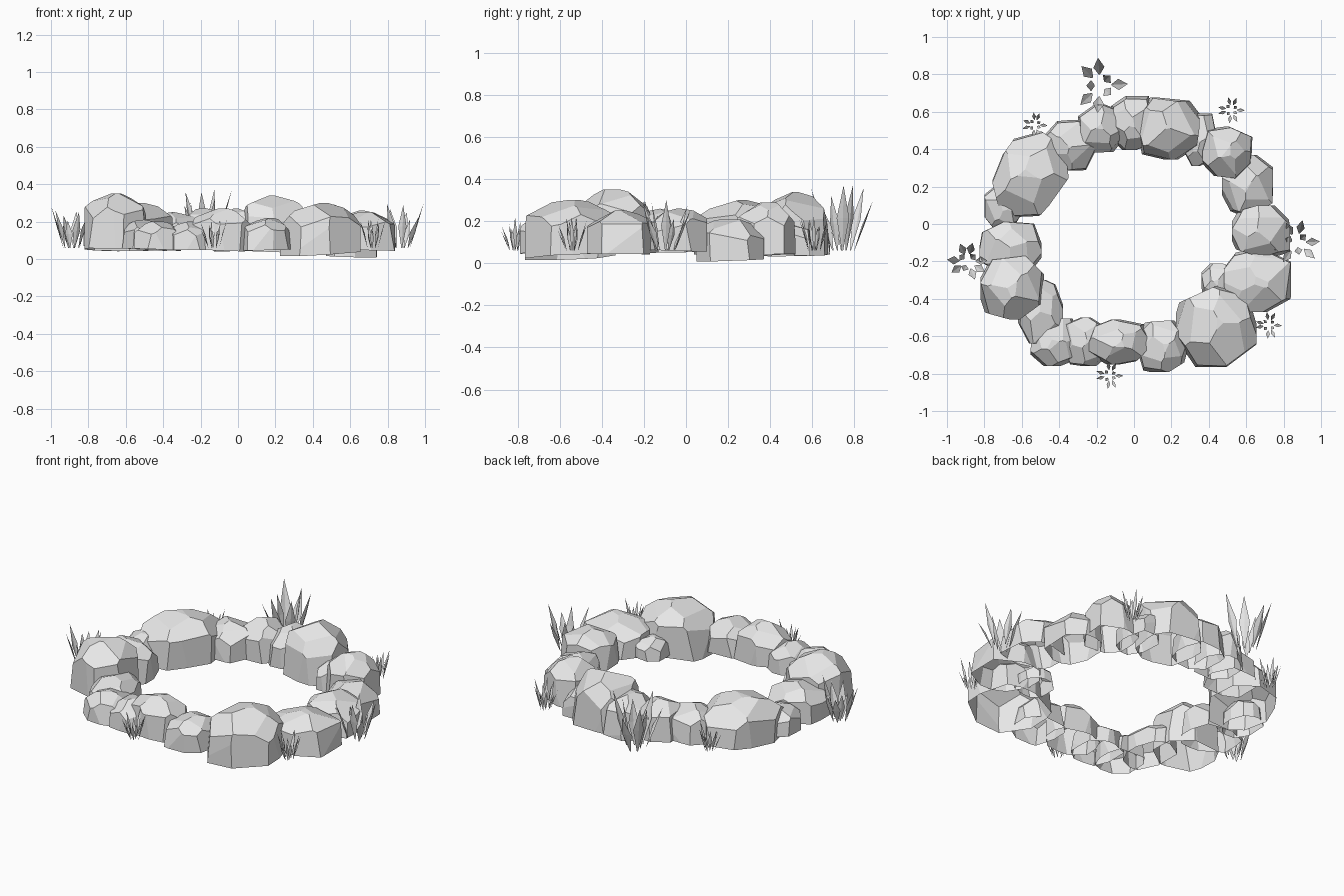
import bpy, bmesh, math, random
from mathutils import Vector, Matrix

random.seed(11)
cube = bpy.data.objects.get("Cube")
if cube:
    bpy.data.objects.remove(cube, do_unlink=True)


def make_material(name, value):
    mat = bpy.data.materials.new(name)
    mat.use_nodes = True
    color = (value, value, value, 1)
    mat.diffuse_color = color
    mat.node_tree.nodes["Principled BSDF"].inputs["Base Color"].default_value = color
    return mat


stone = make_material("pale grey", 0.8)


def finish(bm, name):
    mesh = bpy.data.meshes.new(name)
    bm.to_mesh(mesh)
    bm.free()
    mesh.materials.append(stone)
    obj = bpy.data.objects.new(name, mesh)
    bpy.context.collection.objects.link(obj)
    return obj


def slice_off(bm, point, normal, fill):
    geom = bm.verts[:] + bm.edges[:] + bm.faces[:]
    cut = bmesh.ops.bisect_plane(bm, geom=geom, dist=1e-5, plane_co=point,
                                 plane_no=normal, clear_outer=True)
    edges = [e for e in cut["geom_cut"] if isinstance(e, bmesh.types.BMEdge)]
    if fill and edges:
        bmesh.ops.holes_fill(bm, edges=edges)


def rock(name, x, y, a, b, bottom, top, turn=0):
    """Chisel a box down with planes that touch an ellipsoid; the underside stays open."""
    mid = Vector((0, 0, bottom + 0.35 * (top - bottom)))
    up = top - mid.z
    bm = bmesh.new()
    bmesh.ops.create_cube(bm, size=2)
    for v in bm.verts:
        v.co = Vector((a * v.co.x, b * v.co.y, top if v.co.z > 0 else bottom - 0.1))
    # Each band: number of cuts, lowest and highest slope, looseness
    for count, low, high, loose in ((7, -0.03, 0.15, 0.98), (5, 0.6, 0.95, 0.98),
                                    (3, 1.05, 1.25, 0.95)):
        start = random.uniform(0, math.tau)
        for i in range(count):
            ang = start + math.tau * (i + random.uniform(-0.25, 0.25)) / count
            tilt = random.uniform(low, high)
            unit = Vector((math.cos(ang) * math.cos(tilt), math.sin(ang) * math.cos(tilt), math.sin(tilt)))
            point = mid + Vector((a * unit.x, b * unit.y, up * unit.z)) * loose * random.uniform(0.95, 1.04)
            normal = Vector((unit.x / a, unit.y / b, unit.z / up)).normalized()
            slice_off(bm, point, normal, True)
    # Uneven open base
    slope = Vector((random.uniform(-0.06, 0.06), random.uniform(-0.06, 0.06), -1)).normalized()
    slice_off(bm, Vector((0, 0, bottom + 0.01)), slope, False)
    bmesh.ops.recalc_face_normals(bm, faces=bm.faces)
    bm.transform(Matrix.Translation((x, y, 0)) @ Matrix.Rotation(turn, 4, "Z"))
    return finish(bm, name)


def tuft(name, x, y, spread, height, width, count):
    """A ring of pointed, creased blades leaning outward."""
    bm = bmesh.new()
    base = 0.06
    for i in range(count):
        ang = math.tau * (i + random.uniform(-0.15, 0.15)) / count
        out = Vector((math.cos(ang), math.sin(ang), 0))
        side = Vector((-out.y, out.x, 0))
        lean = spread * (0.5 if i % 3 == 1 else random.uniform(0.93, 1))
        tall = height * random.uniform(0.6, 1) if i else height
        rows = []
        for t, w in ((0, 0.1), (0.5, 1), (1, 0)):
            p = Vector((x, y, base + tall * t)) + out * lean * (0.4 + 0.6 * t ** 1.2)
            if w:
                offsets = (side * width * w / 2, out * width * w * 0.15, -side * width * w / 2)
                rows.append([bm.verts.new(p + o) for o in offsets])
            else:
                rows.append([bm.verts.new(p)])
        for lower, upper in zip(rows, rows[1:]):
            for k in range(2):
                if len(upper) > 1:
                    bm.faces.new((lower[k], lower[k + 1], upper[k + 1], upper[k]))
                else:
                    bm.faces.new((lower[k], lower[k + 1], upper[0]))
    return finish(bm, name)


# Ring of rocks: x, y, half width, half depth, bottom, top, turn
ring = [
    (0.44, -0.55, 0.215, 0.215, 0.02, 0.30), (0.66, -0.30, 0.18, 0.17, 0.04, 0.25),
    (0.45, -0.31, 0.09, 0.10, 0.05, 0.17), (0.68, -0.04, 0.155, 0.14, 0.05, 0.26),
    (0.61, 0.21, 0.14, 0.16, 0.005, 0.21), (0.50, 0.38, 0.135, 0.14, 0.03, 0.29),
    (0.35, 0.45, 0.09, 0.14, 0.03, 0.20), (0.18, 0.51, 0.17, 0.165, 0.03, 0.34),
    (-0.01, 0.54, 0.12, 0.145, 0.04, 0.27), (-0.18, 0.51, 0.12, 0.13, 0.05, 0.27),
    (-0.34, 0.42, 0.14, 0.135, 0.05, 0.25), (-0.56, 0.26, 0.23, 0.18, 0.04, 0.30, 0.95),
    (-0.70, 0.09, 0.10, 0.12, 0.05, 0.21), (-0.66, -0.13, 0.165, 0.14, 0.05, 0.26),
    (-0.65, -0.34, 0.17, 0.17, 0.04, 0.35), (-0.50, -0.47, 0.12, 0.17, 0.04, 0.21),
    (-0.43, -0.63, 0.125, 0.13, 0.04, 0.20), (-0.26, -0.63, 0.12, 0.13, 0.04, 0.20),
    (-0.08, -0.63, 0.16, 0.12, 0.04, 0.27), (0.15, -0.65, 0.135, 0.14, 0.04, 0.22),
]
for i, spec in enumerate(ring):
    rock(f"rock_{i + 1}", *spec)

# Large and small grass tufts around the outside
tufts = [
    (-0.18, 0.74, 0.15, 0.31, 0.06, 8), (0.87, -0.10, 0.13, 0.24, 0.045, 9),
    (-0.89, -0.20, 0.11, 0.24, 0.045, 10), (0.72, -0.54, 0.075, 0.16, 0.02, 11),
    (-0.13, -0.81, 0.075, 0.16, 0.02, 11), (0.52, 0.61, 0.075, 0.16, 0.02, 11),
    (-0.53, 0.53, 0.07, 0.16, 0.02, 11),
]
for i, spec in enumerate(tufts):
    tuft(f"grass_tuft_{i + 1}", *spec)
